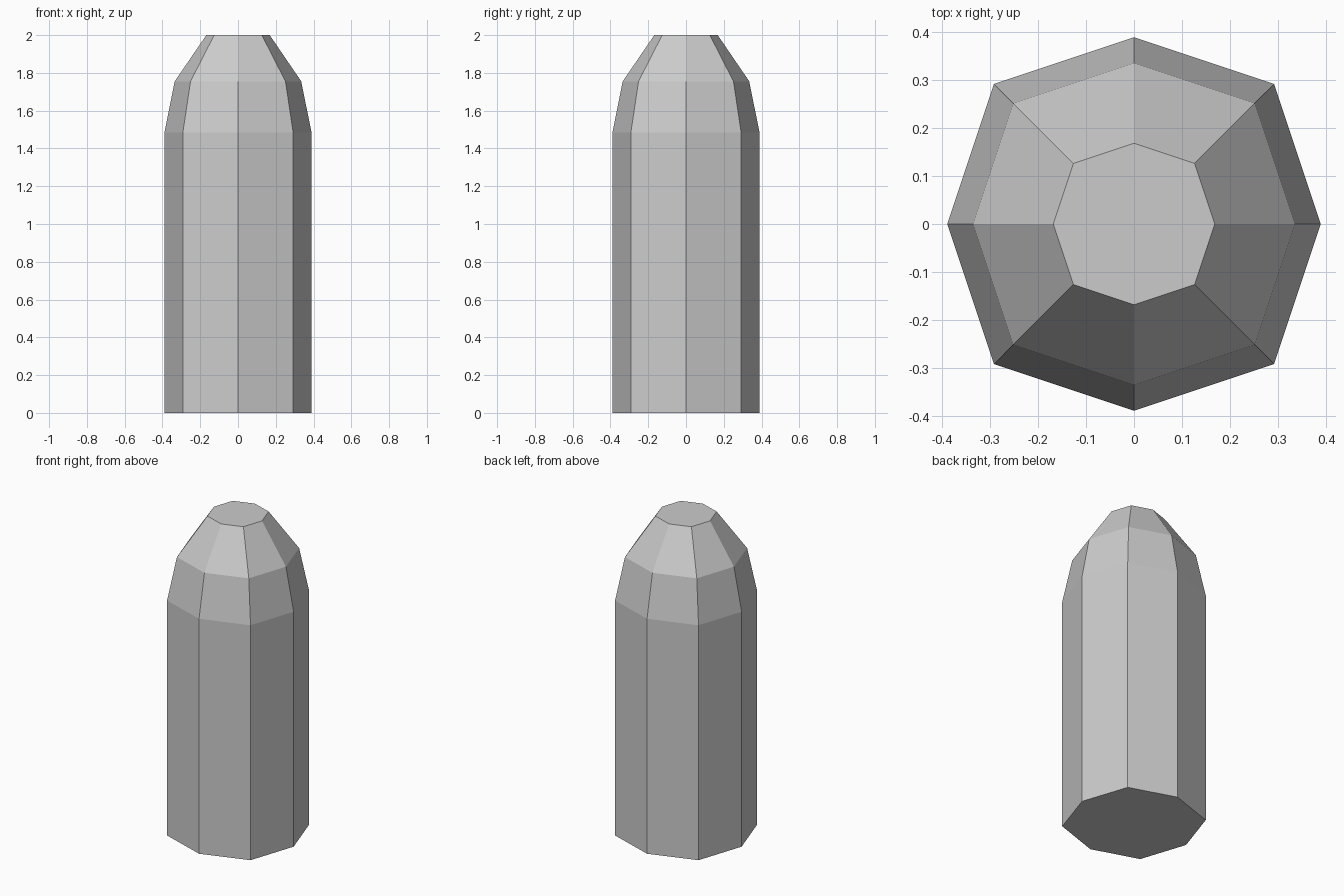
import bpy, bmesh

if "Cube" in bpy.data.objects:
    bpy.data.objects.remove(bpy.data.objects["Cube"])

# Eight-sided ring: corners on the axes, diagonal corners slightly bulged
UNIT_RING = [(1, 0), (.75, .75), (0, 1), (-.75, .75),
             (-1, 0), (-.75, -.75), (0, -1), (.75, -.75)]

# Profile (radius, height): straight body, then two tapers to a flat tip
PROFILE = [(.389, 0), (.389, 1.485), (.335, 1.755), (.168, 2)]

bm = bmesh.new()
rings = [[bm.verts.new((x * r, y * r, z)) for x, y in UNIT_RING]
         for r, z in PROFILE]

# Side walls
for low, high in zip(rings, rings[1:]):
    for i in range(8):
        j = (i + 1) % 8
        bm.faces.new((low[i], low[j], high[j], high[i]))

# Flat base and tip
bm.faces.new(rings[0][::-1])
bm.faces.new(rings[-1])

mesh = bpy.data.meshes.new("tapered_post")
bm.to_mesh(mesh)
bm.free()
post = bpy.data.objects.new("tapered_post", mesh)
bpy.context.collection.objects.link(post)
